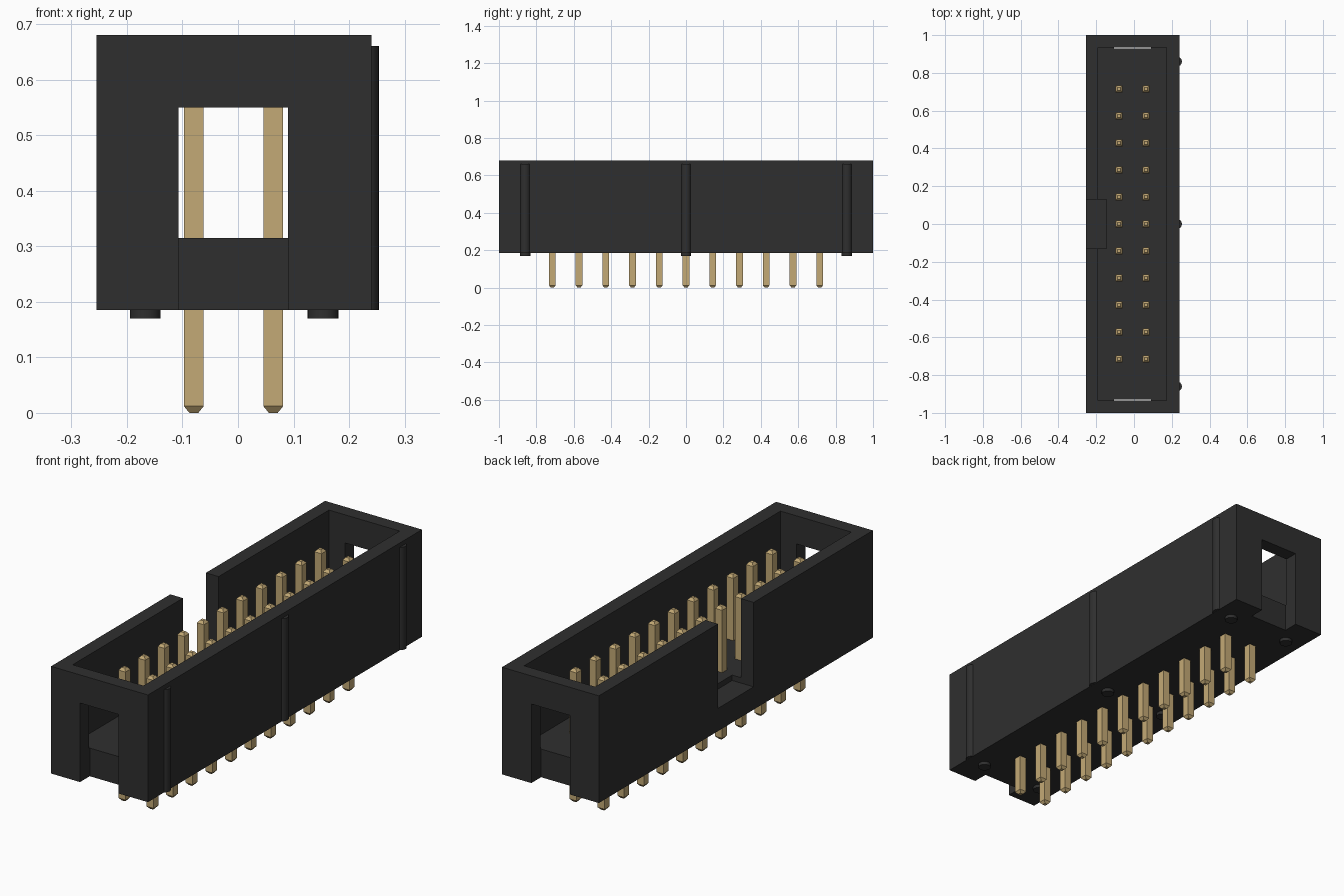
import bpy, bmesh
from mathutils import Vector

if "Cube" in bpy.data.objects:
    bpy.data.objects.remove(bpy.data.objects["Cube"], do_unlink=True)


def material(name, rgb):
    mat = bpy.data.materials.new(name)
    mat.use_nodes = True
    mat.diffuse_color = (*rgb, 1)
    mat.node_tree.nodes["Principled BSDF"].inputs["Base Color"].default_value = (*rgb, 1)
    return mat


BLACK = material("black plastic", (0.028, 0.028, 0.028))
GOLD = material("gold metal", (0.55, 0.40, 0.18))


def finish(bm, name, mat):
    mesh = bpy.data.meshes.new(name)
    bmesh.ops.recalc_face_normals(bm, faces=bm.faces)
    bm.to_mesh(mesh)
    bm.free()
    obj = bpy.data.objects.new(name, mesh)
    mesh.materials.append(mat)
    bpy.context.collection.objects.link(obj)
    return obj


def box(name, x, y, z, mat=BLACK):
    """Box from (min, max) pairs on each axis."""
    bm = bmesh.new()
    bmesh.ops.create_cube(bm, size=1)
    for v in bm.verts:
        v.co = Vector([lo + (c + 0.5) * (hi - lo) for c, (lo, hi) in zip(v.co, (x, y, z))])
    return finish(bm, name, mat)


def cylinder(name, x, y, radius, z0, z1):
    bpy.ops.mesh.primitive_cylinder_add(vertices=24, radius=radius, depth=z1 - z0,
                                        location=(x, y, (z0 + z1) / 2))
    obj = bpy.context.object
    obj.name = name
    obj.data.materials.append(BLACK)
    bpy.ops.object.shade_smooth_by_angle()
    return obj


def cut(target, cutter):
    cutter.hide_render = True
    mod = target.modifiers.new("cut", "BOOLEAN")
    mod.operation, mod.solver, mod.object = "DIFFERENCE", "EXACT", cutter
    bpy.context.view_layer.objects.active = target
    bpy.ops.object.modifier_apply(modifier=mod.name)
    bpy.data.objects.remove(cutter, do_unlink=True)


# Housing: open tray with a key slot on one side and a window in each end
BOTTOM, FLOOR, TOP = 0.185, 0.315, 0.68
housing = box("housing", (-0.255, 0.24), (-1, 1), (BOTTOM, TOP))
cut(housing, box("cavity_cutter", (-0.19, 0.172), (-0.935, 0.935), (FLOOR, 1)))
cut(housing, box("key_slot_cutter", (-0.4, -0.145), (-0.13, 0.13), (0.29, 1)))
for end in (-1, 1):
    depth = sorted((end * 0.929, end * 1.1))
    cut(housing, box("end_window_cutter", (-0.107, 0.09), depth, (0, 0.55)))

# Ribs along one long wall, stand-off feet underneath
for i, y in enumerate((-0.86, 0, 0.86), 1):
    cylinder(f"side_rib_{i}", 0.226, y, 0.0275, BOTTOM + 0.0005, 0.66)
    for side, x in (("right", -0.167), ("left", 0.153)):
        cylinder(f"{side}_foot_{i}", x, y, 0.0275, 0.17, 0.2)


# Square contact pins with chamfered ends
def pin(name, x, y):
    bm = bmesh.new()
    rings = []
    for z, h in ((0, 0.008), (0.012, 0.0178), (0.603, 0.0178), (0.615, 0.008)):
        rings.append([bm.verts.new((x + sx * h, y + sy * h, z))
                      for sx, sy in ((-1, -1), (1, -1), (1, 1), (-1, 1))])
    for low, high in zip(rings, rings[1:]):
        for i in range(4):
            j = (i + 1) % 4
            bm.faces.new((low[i], low[j], high[j], high[i]))
    bm.faces.new(rings[0])
    bm.faces.new(rings[-1])
    finish(bm, name, GOLD)


PITCH = 0.143
for side, x in (("right", -0.0795), ("left", 0.0635)):
    for n in range(11):
        pin(f"{side}_pin_{n + 1}", x, (n - 5) * PITCH)
